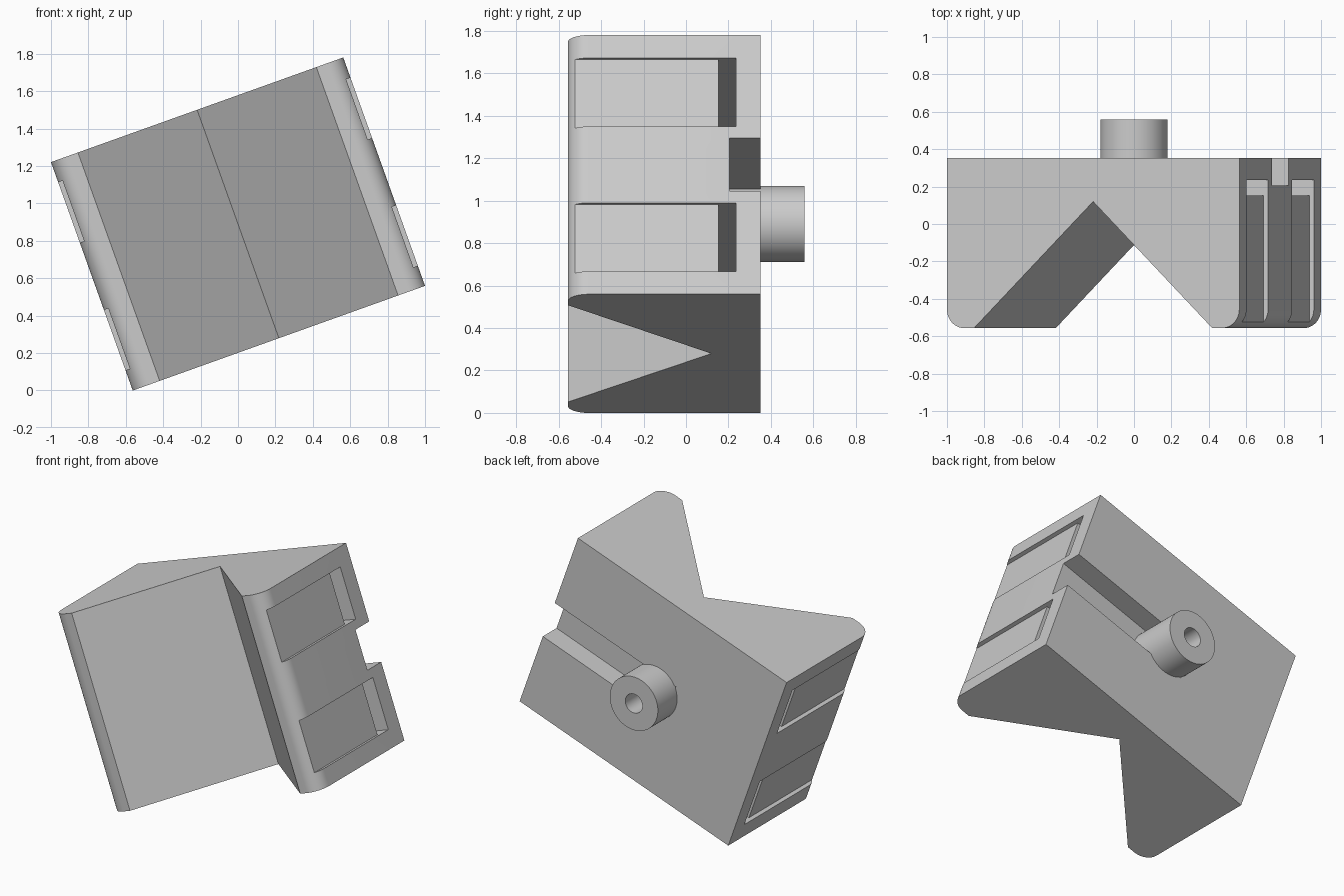
import bpy, bmesh, math
from mathutils import Matrix

if "Cube" in bpy.data.objects:
    bpy.data.objects.remove(bpy.data.objects["Cube"])

W, H = 0.83, 0.6485            # half width and half height of the block
FRONT, BACK, TIP = -0.557, 0.352, 0.558
TILT = Matrix.Translation((0, 0, 0.89)) @ Matrix.Rotation(math.radians(-19.7), 4, 'Y')

grey = bpy.data.materials.new("light grey plastic")
grey.diffuse_color = (0.6, 0.6, 0.6, 1)
grey.use_nodes = True
grey.node_tree.nodes["Principled BSDF"].inputs["Base Color"].default_value = grey.diffuse_color


def finish(name, bm):
    bmesh.ops.recalc_face_normals(bm, faces=bm.faces[:])
    bm.transform(TILT)
    me = bpy.data.meshes.new(name)
    bm.to_mesh(me)
    bm.free()
    me.materials.append(grey)
    ob = bpy.data.objects.new(name, me)
    bpy.context.collection.objects.link(ob)
    return ob


def prism(name, profile, z0, z1):
    """Extrude an (x, y) outline along the block's own height."""
    bm = bmesh.new()
    face = bm.faces.new([bm.verts.new((x, y, z0)) for x, y in profile])
    ext = bmesh.ops.extrude_face_region(bm, geom=[face])["geom"]
    bmesh.ops.translate(bm, vec=(0, 0, z1 - z0),
                        verts=[g for g in ext if isinstance(g, bmesh.types.BMVert)])
    return finish(name, bm)


def activate(ob):
    bpy.ops.object.select_all(action='DESELECT')
    ob.select_set(True)
    bpy.context.view_layer.objects.active = ob


# block with a 45 degree V groove in front and rounded front corners
R, N = 0.1, 12
right = [(W, BACK)]
for i in range(N + 1):
    a = math.pi / 2 * i / N
    right.append((W - R + R * math.cos(a), FRONT + R - R * math.sin(a)))
right.append((0.677, FRONT))
outline = right + [(0, FRONT + 0.677)] + [(-x, y) for x, y in reversed(right)]
block = prism("v_block", outline, -H, H)

# strap channels: shallow side recesses joined by a slot through the block
strap = [(-1, -0.7), (-0.805, -0.7), (-0.805, 0.152), (0.805, 0.152),
         (0.805, -0.7), (1, -0.7), (1, 0.235), (-1, 0.235)]
cutters = [prism("strap_cutter", strap, s * 0.3625 - 0.1715, s * 0.3625 + 0.1715)
           for s in (-1, 1)]
# open slot in the back, from the right edge to just past the boss
FLOOR, SW = 0.205, 0.133
cutters.append(prism("back_slot_cutter",
                     [(-SW, FLOOR), (1, FLOOR), (1, 0.6), (-SW, 0.6)], -SW, SW))

activate(block)
for c in cutters:
    c.hide_render = True
    m = block.modifiers.new("cut", 'BOOLEAN')
    m.operation, m.solver, m.object = 'DIFFERENCE', 'EXACT', c
    bpy.ops.object.modifier_apply(modifier=m.name)
for c in cutters:
    bpy.data.objects.remove(c)

# hollow boss on the back
bm = bmesh.new()
SIDES = 64
section = [(0.18, FLOOR - 0.005), (0.18, TIP), (0.064, TIP), (0.064, FLOOR - 0.005)]
rings = [[bm.verts.new((r * math.cos(2 * math.pi * i / SIDES), y,
                        r * math.sin(2 * math.pi * i / SIDES)))
          for i in range(SIDES)] for r, y in section]
for k in range(4):
    a, b = rings[k], rings[(k + 1) % 4]
    for i in range(SIDES):
        j = (i + 1) % SIDES
        bm.faces.new((a[i], a[j], b[j], b[i]))
boss = finish("back_boss", bm)

for ob in (block, boss):
    activate(ob)
    bpy.ops.object.shade_smooth_by_angle(angle=math.radians(30))
